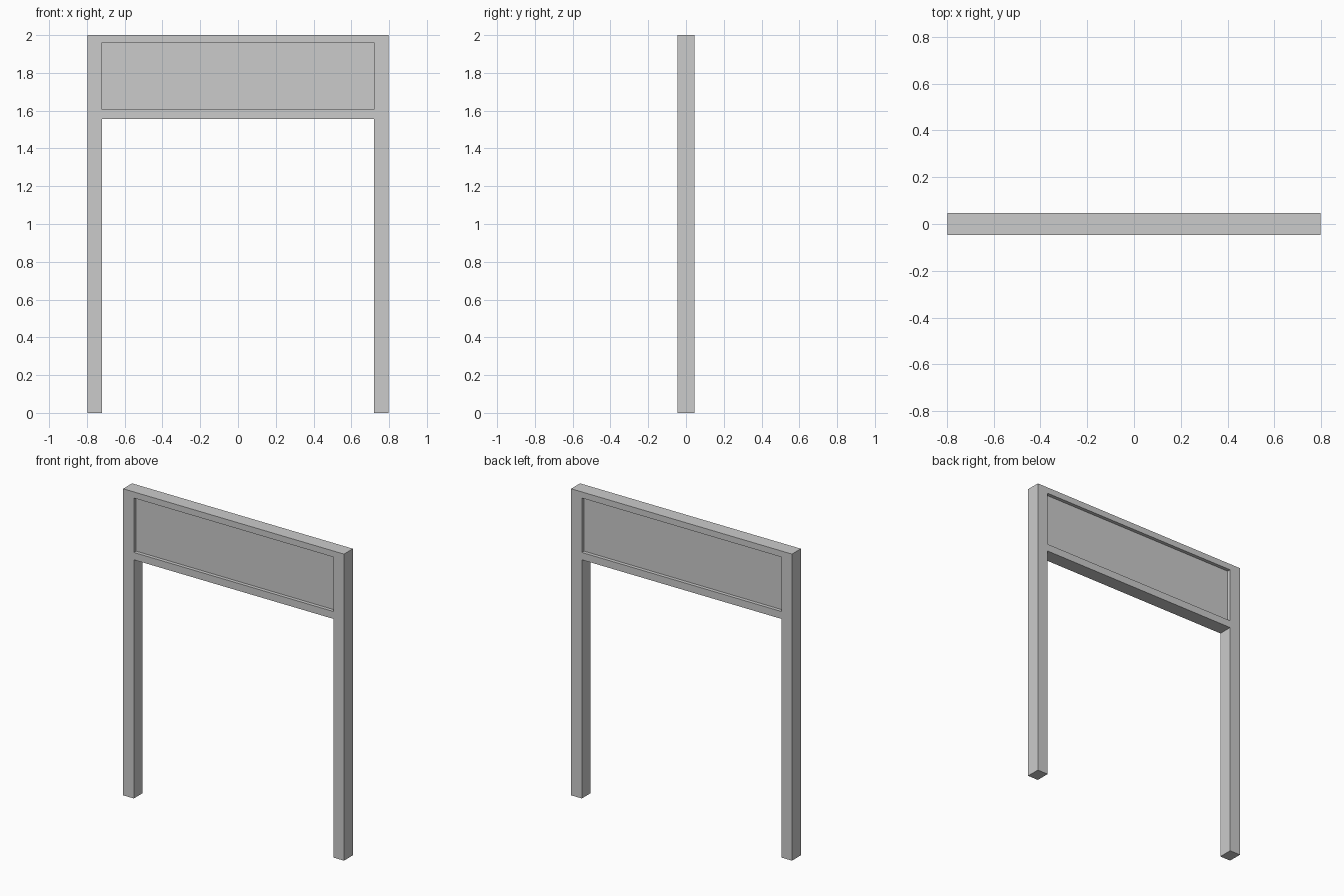
import bpy, bmesh

if "Cube" in bpy.data.objects:
    bpy.data.objects.remove(bpy.data.objects["Cube"])

OUT_X, IN_X = 0.797, 0.72      # outer and inner faces of the posts
HALF_Y, PANEL_Y = 0.046, 0.023  # half thickness of frame and panel
TOP, HOLE_TOP, HOLE_BOTTOM, RAIL_BOTTOM = 2.0, 1.96, 1.605, 1.557


def prism(name, loops, half_y):
    """Extrude an XZ outline (further loops are holes) symmetrically along y."""
    bm = bmesh.new()
    edges = []
    for loop in loops:
        vs = [bm.verts.new((x, -half_y, z)) for x, z in loop]
        edges += [bm.edges.new((vs[i - 1], vs[i])) for i in range(len(vs))]
    bmesh.ops.triangle_fill(bm, edges=edges, use_beauty=True, normal=(0, -1, 0))
    ext = bmesh.ops.extrude_face_region(bm, geom=bm.faces[:], use_keep_orig=True)
    moved = [g for g in ext["geom"] if isinstance(g, bmesh.types.BMVert)]
    bmesh.ops.translate(bm, verts=moved, vec=(0, 2 * half_y, 0))
    bmesh.ops.recalc_face_normals(bm, faces=bm.faces[:])
    mesh = bpy.data.meshes.new(name)
    bm.to_mesh(mesh)
    bm.free()
    obj = bpy.data.objects.new(name, mesh)
    bpy.context.collection.objects.link(obj)
    return obj


# Posts and rails as one seamless frame with a window for the panel
half = [(IN_X, RAIL_BOTTOM), (IN_X, 0), (OUT_X, 0), (OUT_X, TOP)]
outline = half + [(-x, z) for x, z in reversed(half)]
window = [(-IN_X, HOLE_BOTTOM), (IN_X, HOLE_BOTTOM), (IN_X, HOLE_TOP), (-IN_X, HOLE_TOP)]
prism("sign_frame", [outline, window], HALF_Y)

# Recessed board filling the window
prism("sign_panel", [window], PANEL_Y)
